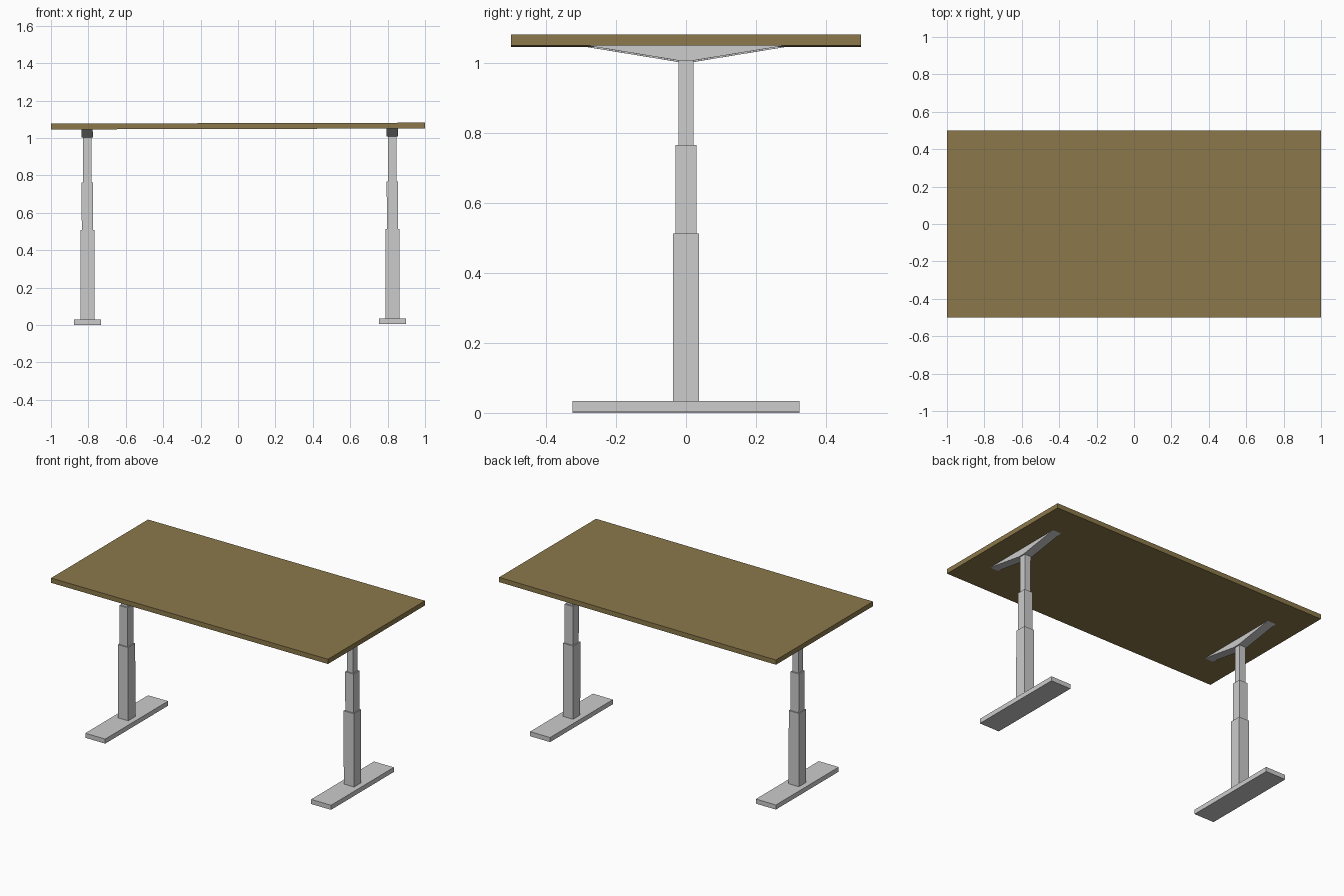
import bpy, bmesh
from mathutils import Matrix

if "Cube" in bpy.data.objects:
    bpy.data.objects.remove(bpy.data.objects["Cube"])

# The whole desk leans very slightly, right end higher
TILT = Matrix.Translation((0, 0, 0.0022)) @ Matrix.Rotation(-0.0025, 4, 'Y')


def finish(name, bm):
    bmesh.ops.recalc_face_normals(bm, faces=bm.faces)
    mesh = bpy.data.meshes.new(name)
    bm.to_mesh(mesh)
    bm.free()
    obj = bpy.data.objects.new(name, mesh)
    bpy.context.collection.objects.link(obj)
    obj.matrix_world = TILT
    return obj


def box(name, x, size_x, size_y, z0, z1):
    bm = bmesh.new()
    bmesh.ops.create_cube(bm, size=1)
    bmesh.ops.scale(bm, vec=(size_x, size_y, z1 - z0), verts=bm.verts)
    bmesh.ops.translate(bm, vec=(x, 0, (z0 + z1) / 2), verts=bm.verts)
    return finish(name, bm)


def extrude_x(name, x, width, profile):
    bm = bmesh.new()
    face = bm.faces.new([bm.verts.new((x - width / 2, y, z)) for y, z in profile])
    side = bmesh.ops.extrude_face_region(bm, geom=[face])["geom"]
    verts = [v for v in side if isinstance(v, bmesh.types.BMVert)]
    bmesh.ops.translate(bm, vec=(width, 0, 0), verts=verts)
    return finish(name, bm)


# Wooden tabletop
wood = bpy.data.materials.new("wood")
wood.diffuse_color = (0.26, 0.19, 0.07, 1)
wood.use_nodes = True
wood.node_tree.nodes["Principled BSDF"].inputs["Base Color"].default_value = wood.diffuse_color
top = box("tabletop", 0.0027, 2.0, 1.0, 1.046, 1.077)
top.data.materials.append(wood)

# Telescoping legs, each with a foot and a wedge bracket
for side, x in (("left", -0.804), ("right", 0.827)):
    box(f"{side}_foot", x, 0.144, 0.648, 0, 0.03)
    box(f"{side}_lower_column", x, 0.074, 0.074, 0.03, 0.508)
    box(f"{side}_middle_column", x, 0.06, 0.06, 0.508, 0.762)
    box(f"{side}_upper_column", x, 0.044, 0.044, 0.762, 1.004)
    extrude_x(f"{side}_bracket", x, 0.06,
              [(-0.285, 1.046), (-0.022, 1.003), (0.022, 1.003), (0.285, 1.046)])
